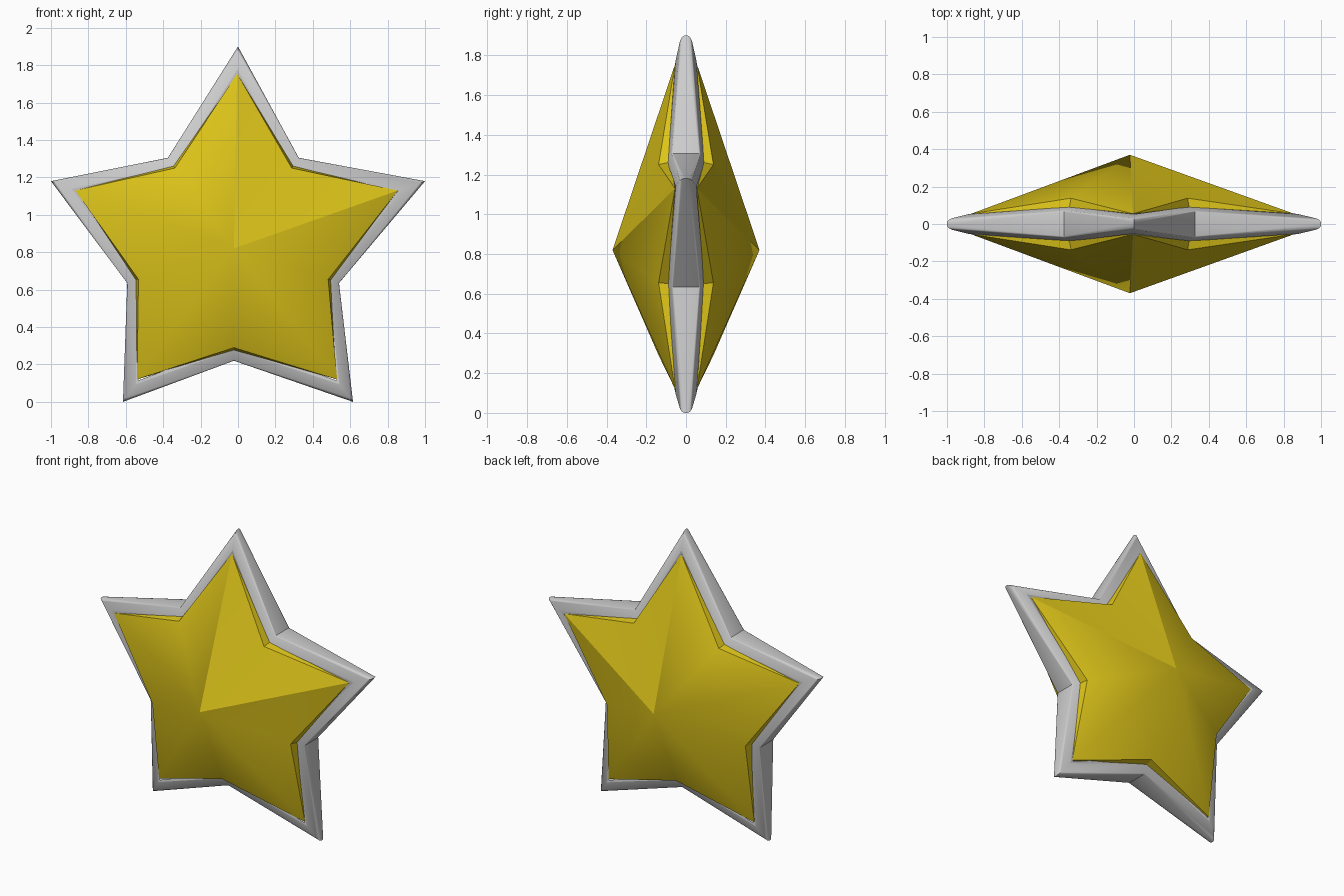
import bpy, bmesh, math

if "Cube" in bpy.data.objects:
    bpy.data.objects.remove(bpy.data.objects["Cube"])

# Star outlines (x, z), alternating tip / notch, clockwise from the top tip
OUTER = [(0, 1.9), (0.325, 1.305), (1, 1.18), (0.54, 0.635), (0.615, 0.0),
         (-0.022, 0.22), (-0.615, 0.0), (-0.592, 0.635), (-1, 1.18), (-0.375, 1.305)]
INNER = [(-0.005, 1.755), (0.287, 1.25), (0.855, 1.13), (0.482, 0.655), (0.53, 0.12),
         (-0.022, 0.29), (-0.54, 0.12), (-0.532, 0.655), (-0.87, 1.13), (-0.337, 1.25)]
CENTRE = (-0.022, 0.82)


def ring(bm, outline, tip_y, notch_y, tip_s=1.0, notch_s=1.0):
    """Star loop scaled about the centre, with separate depth at tips and notches."""
    loop = []
    for i, (x, z) in enumerate(outline):
        y, s = (notch_y, notch_s) if i % 2 else (tip_y, tip_s)
        loop.append(bm.verts.new((CENTRE[0] + (x - CENTRE[0]) * s, y,
                                  CENTRE[1] + (z - CENTRE[1]) * s)))
    return loop


def bridge(bm, a, b):
    for i in range(10):
        j = (i + 1) % 10
        bm.faces.new((a[i], a[j], b[j], b[i]))


def finish(bm, name, rgb=None):
    bmesh.ops.recalc_face_normals(bm, faces=bm.faces[:])
    mesh = bpy.data.meshes.new(name)
    bm.to_mesh(mesh)
    bm.free()
    obj = bpy.data.objects.new(name, mesh)
    bpy.context.collection.objects.link(obj)
    if rgb:
        mat = bpy.data.materials.new(name + "_colour")
        mat.diffuse_color = (*rgb, 1)
        mat.use_nodes = True
        mat.node_tree.nodes["Principled BSDF"].inputs["Base Color"].default_value = mat.diffuse_color
        mesh.materials.append(mat)
    return obj


# Grey rim: rounded at the tips, thicker at the notches
bm = bmesh.new()
SECTION = [(0.056, 0.08, 0.86, 0.85), (0.052, 0.092, 0.885, 0.90), (0.03, 0.073, 0.975, 0.995),
           (0.02, 0.07, 0.993, 0.998), (0.008, 0.065, 1, 1)]
loops = [ring(bm, OUTER, -t, -n, ts, ns) for t, n, ts, ns in SECTION]
loops += [ring(bm, OUTER, t, n, ts, ns) for t, n, ts, ns in reversed(SECTION)]
for a, b in zip(loops, loops[1:]):
    bridge(bm, a, b)
rim = finish(bm, "star_rim")
bpy.context.view_layer.objects.active = rim
rim.select_set(True)
bpy.ops.object.shade_smooth_by_angle(angle=math.radians(30))

# Yellow body: shallow side walls and a pointed face on front and back
bm = bmesh.new()
front = ring(bm, INNER, -0.055, -0.138)
front_base = ring(bm, INNER, -0.03, -0.08, 1.0, 1.03)
back_base = ring(bm, INNER, 0.03, 0.08, 1.0, 1.03)
back = ring(bm, INNER, 0.055, 0.138)
bridge(bm, front, front_base)
bridge(bm, front_base, back_base)
bridge(bm, back_base, back)
creases = []
for loop, y in ((front, -0.37), (back, 0.37)):
    apex = bm.verts.new((CENTRE[0], y, CENTRE[1]))
    for i in range(10):
        bm.faces.new((apex, loop[i], loop[(i + 1) % 10])).smooth = True
    # ridges that stay crisp: top arm and right arm
    creases += [(apex, loop[0]), (apex, loop[2])]
    creases += [(loop[i], loop[(i + 1) % 10]) for i in range(10)]
for a, b in creases:
    bm.edges.get((a, b)).smooth = False
finish(bm, "star_body", (0.72, 0.55, 0.01))
